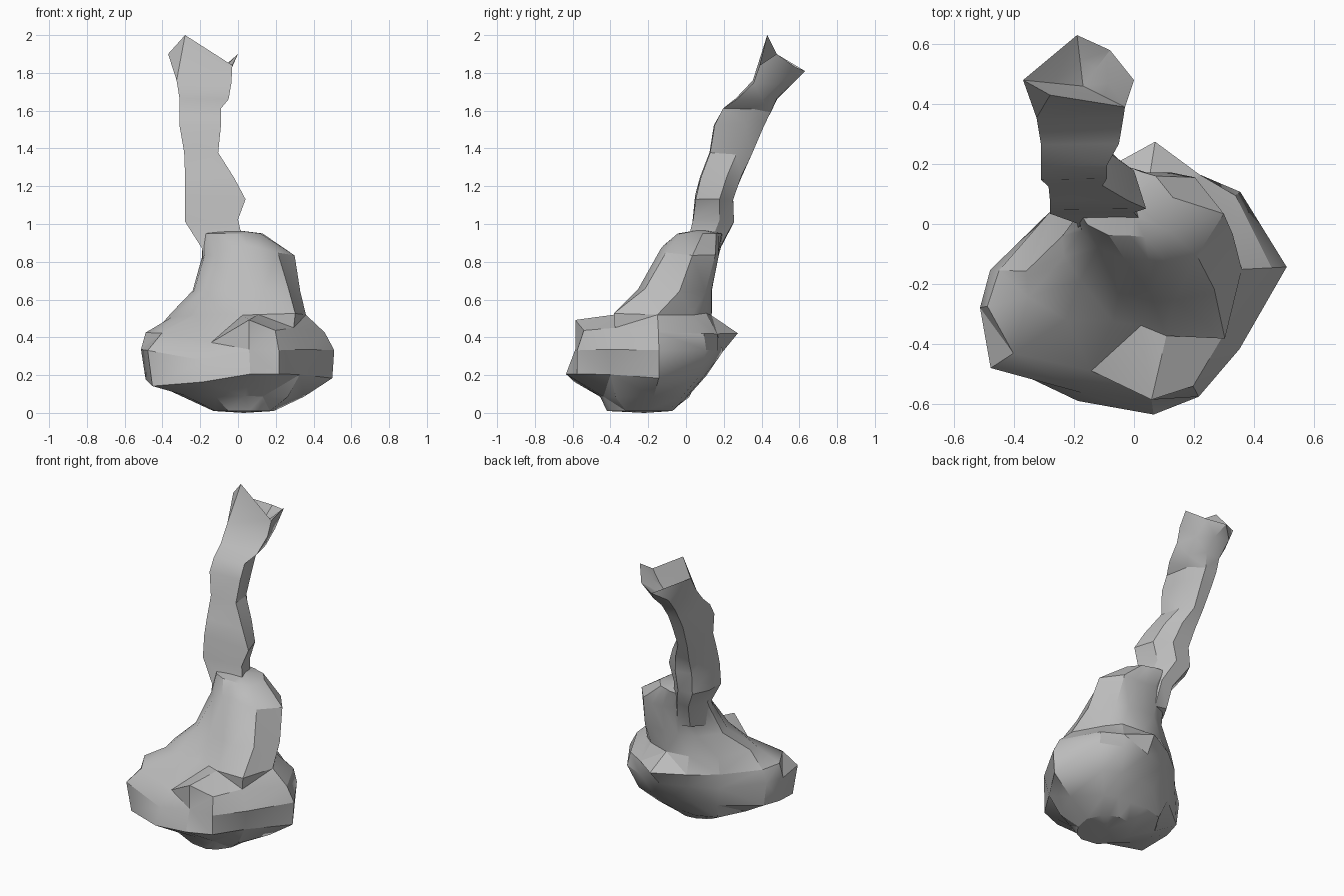
import bpy, bmesh, math, random
from mathutils import Vector

cube = bpy.data.objects.get("Cube")
if cube:
    bpy.data.objects.remove(cube, do_unlink=True)
random.seed(4)

stone = bpy.data.materials.new("grey_stone")
stone.use_nodes = True
GREY = (0.5, 0.5, 0.5, 1)
stone.diffuse_color = GREY
stone.node_tree.nodes["Principled BSDF"].inputs["Base Color"].default_value = GREY


def loft(name, rings, bottom, top):
    """Skin a stack of equal-sized rings and close both ends with a fan."""
    bm = bmesh.new()
    loops = [[bm.verts.new(p) for p in ring] for ring in rings]
    n = len(loops[0])
    lo, hi = bm.verts.new(bottom), bm.verts.new(top)
    for i in range(n):
        j = (i + 1) % n
        for a, b in zip(loops, loops[1:]):
            bm.faces.new((a[i], a[j], b[j], b[i]))
        bm.faces.new((lo, loops[0][j], loops[0][i]))
        bm.faces.new((hi, loops[-1][i], loops[-1][j]))
    bmesh.ops.triangulate(bm, faces=bm.faces[:], quad_method='SHORT_EDGE')
    bmesh.ops.recalc_face_normals(bm, faces=bm.faces[:])
    mesh = bpy.data.meshes.new(name)
    bm.to_mesh(mesh)
    bm.free()
    mesh.materials.append(stone)
    obj = bpy.data.objects.new(name, mesh)
    bpy.context.collection.objects.link(obj)
    return obj


def jitter(amount):
    return random.uniform(-amount, amount)


# Boulder base: height, centre, then the radius along each ridge angle
angles = (3, 38, 57, 81, 110, 142, 178, 192, 213, 246, 278, 298, 325)
base_rows = [
    (0.01, 0.03, -0.22, (.16, .15, .15, .15, .15, .16, .16, .16, .18, .20, .20, .19, .17)),
    (0.09, 0.00, -0.19, (.35, .27, .23, .20, .22, .27, .31, .32, .34, .29, .27, .28, .32)),
    (0.19, 0.00, -0.17, (.50, .38, .32, .28, .26, .31, .46, .50, .54, .46, .47, .46, .40)),
    (0.33, 0.00, -0.17, (.51, .45, .40, .37, .33, .35, .48, .525, .57, .43, .42, .46, .43)),
    (0.42, 0.00, -0.17, (.46, .43, .40, .45, .36, .35, .45, .50, .48, .35, .42, .42, .36)),
    (0.52, 0.00, -0.17, (.36, .33, .33, .31, .31, .33, .36, .36, .27, .17, .17, .23, .37)),
    (0.65, 0.03, -0.05, (.30, .25, .22, .19, .20, .22, .27, .27, .25, .20, .19, .23, .29)),
    (0.83, 0.03, 0.02, (.27, .22, .18, .15, .16, .19, .22, .21, .18, .15, .14, .17, .22)),
    (0.95, -0.03, 0.08, (.16, .13, .11, .11, .12, .14, .16, .16, .15, .13, .12, .14, .18)),
]
# Raised and sunken spots, keyed by (row, column)
lift = {(2, 8): -.05, (2, 7): -.01, (2, 9): -.03, (2, 10): .01, (2, 11): .01,
        (2, 12): .02, (3, 9): -.05, (4, 8): .01, (4, 9): -.04, (4, 10): .07,
        (4, 11): .02, (4, 12): .03, (5, 7): -.01, (7, 9): .04, (7, 10): .06,
        (7, 11): .05, (7, 12): .02}
base = []
for r, (z, cx, cy, radii) in enumerate(base_rows):
    ring = []
    for c, rad in enumerate(radii):
        a = math.radians(angles[c])
        dz = lift.get((r, c), 0) + (jitter(.008) if 0 < r < 8 else 0)
        ring.append(Vector((cx + rad * math.cos(a), cy + rad * math.sin(a), z + dz)))
    base.append(ring)
boulder = loft("boulder_with_stalk", base, (0.03, -0.22, 0.0), (-0.03, 0.08, 0.97))

# Leaning stalk: height, centre x and y, half width, half depth
section = ((.75, .3), (.15, .95), (-.6, .95), (-.95, .1), (-1, -.88), (1, -.85))
stalk_rows = [
    (0.72, -0.06, 0.05, .12, .10),
    (0.88, -0.08, 0.09, .11, .10),
    (1.02, -0.14, 0.14, .14, .12),
    (1.14, -0.12, 0.145, .16, .11),
    (1.25, -0.15, 0.18, .13, .12),
    (1.37, -0.195, 0.23, .09, .12),
    (1.53, -0.20, 0.275, .11, .145),
    (1.60, -0.20, 0.315, .11, .14),
    (1.66, -0.18, 0.37, .13, .12),
    (1.75, -0.18, 0.455, .145, .115),
]
stalk = [[Vector((cx + rx * u, cy + ry * v, z + jitter(.012))) for u, v in section]
         for z, cx, cy, rx, ry in stalk_rows]

# Jagged broken rim and the hollow inside it
rim = [Vector(p) for p in ((0, .48, 1.90), (-.08, .58, 1.83), (-.19, .63, 1.81),
                           (-.37, .48, 1.90), (-.28, .43, 2.0), (-.03, .39, 1.84))]
pit = Vector((-.17, .46, 1.75))
stalk += [rim, [p.lerp(pit, .5) - Vector((0, 0, .01)) for p in rim]]
stem = loft("leaning_stalk", stalk, (-0.06, 0.05, 0.70), pit)

# Fuse the stalk into the boulder so no surfaces remain inside
bpy.ops.object.select_all(action='DESELECT')
boulder.select_set(True)
bpy.context.view_layer.objects.active = boulder
union = boulder.modifiers.new("fuse_stalk", 'BOOLEAN')
union.operation = 'UNION'
union.solver = 'EXACT'
union.object = stem
bpy.ops.object.modifier_apply(modifier=union.name)
bpy.data.objects.remove(stem, do_unlink=True)
bpy.ops.object.shade_smooth_by_angle(angle=math.radians(30))
